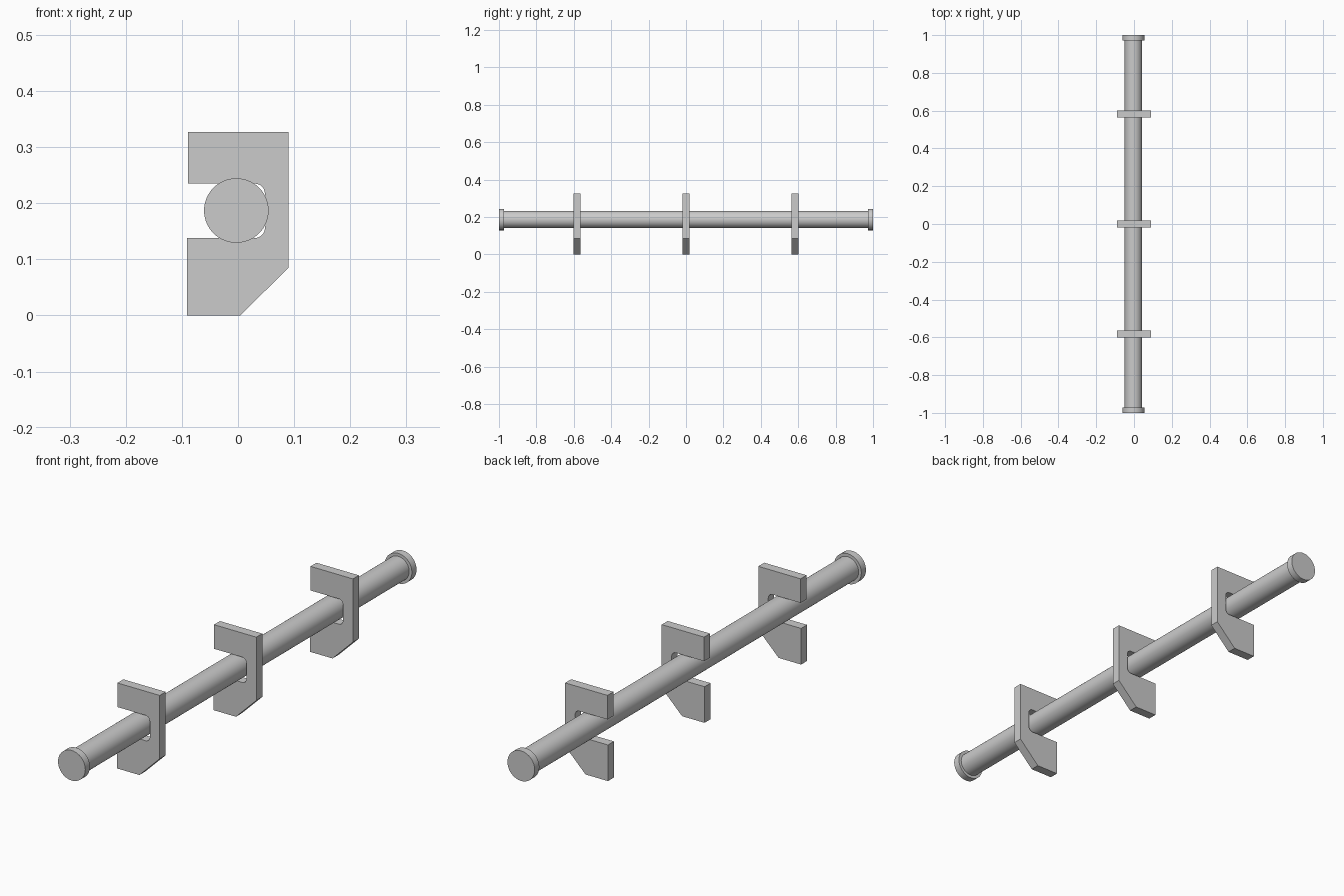
import bpy, bmesh, math

if "Cube" in bpy.data.objects:
    bpy.data.objects.remove(bpy.data.objects["Cube"])

AXIS_X, AXIS_Z = -0.003, 0.187   # centre line of the bar


def cylinder(name, radius, y0, y1, segments=64):
    bpy.ops.mesh.primitive_cylinder_add(
        vertices=segments, radius=radius, depth=y1 - y0,
        location=(AXIS_X, (y0 + y1) / 2, AXIS_Z), rotation=(math.pi / 2, 0, 0))
    ob = bpy.context.object
    ob.name = name
    bpy.ops.object.shade_smooth_by_angle(angle=math.radians(30))
    return ob


def arc(cx, cz, r, a0, a1, steps=6):
    return [(cx + r * math.cos(math.radians(a0 + (a1 - a0) * i / steps)),
             cz + r * math.sin(math.radians(a0 + (a1 - a0) * i / steps)))
            for i in range(steps + 1)]


def bracket(name, y, thickness=0.036):
    # C-shaped plate: chamfered lower corner, slot with rounded inner corners
    r, wall, low, high = 0.018, 0.048, 0.138, 0.235
    outline = [(-0.091, 0), (0.004, 0), (0.09, 0.085), (0.09, 0.327),
               (-0.089, 0.327), (-0.089, high)]
    outline += arc(wall - r, high - r, r, 90, 0)
    outline += arc(wall - r, low + r, r, 0, -90)
    outline += [(-0.091, low)]
    bm = bmesh.new()
    face = bm.faces.new([bm.verts.new((x, y - thickness / 2, z)) for x, z in outline])
    ext = bmesh.ops.extrude_face_region(bm, geom=[face], use_keep_orig=True)
    verts = [v for v in ext["geom"] if isinstance(v, bmesh.types.BMVert)]
    bmesh.ops.translate(bm, verts=verts, vec=(0, thickness, 0))
    bmesh.ops.recalc_face_normals(bm, faces=bm.faces)
    mesh = bpy.data.meshes.new(name)
    bm.to_mesh(mesh)
    bm.free()
    ob = bpy.data.objects.new(name, mesh)
    bpy.context.collection.objects.link(ob)


# Long round bar
cylinder("bar", 0.046, -0.98, 0.98)

# Wider end caps
cylinder("front_end_cap", 0.0575, -1.0, -0.972)
cylinder("back_end_cap", 0.0575, 0.972, 1.0)

# Three hook brackets
for name, y in (("front", -0.583), ("middle", 0.0), ("back", 0.583)):
    bracket(name + "_bracket", y)
